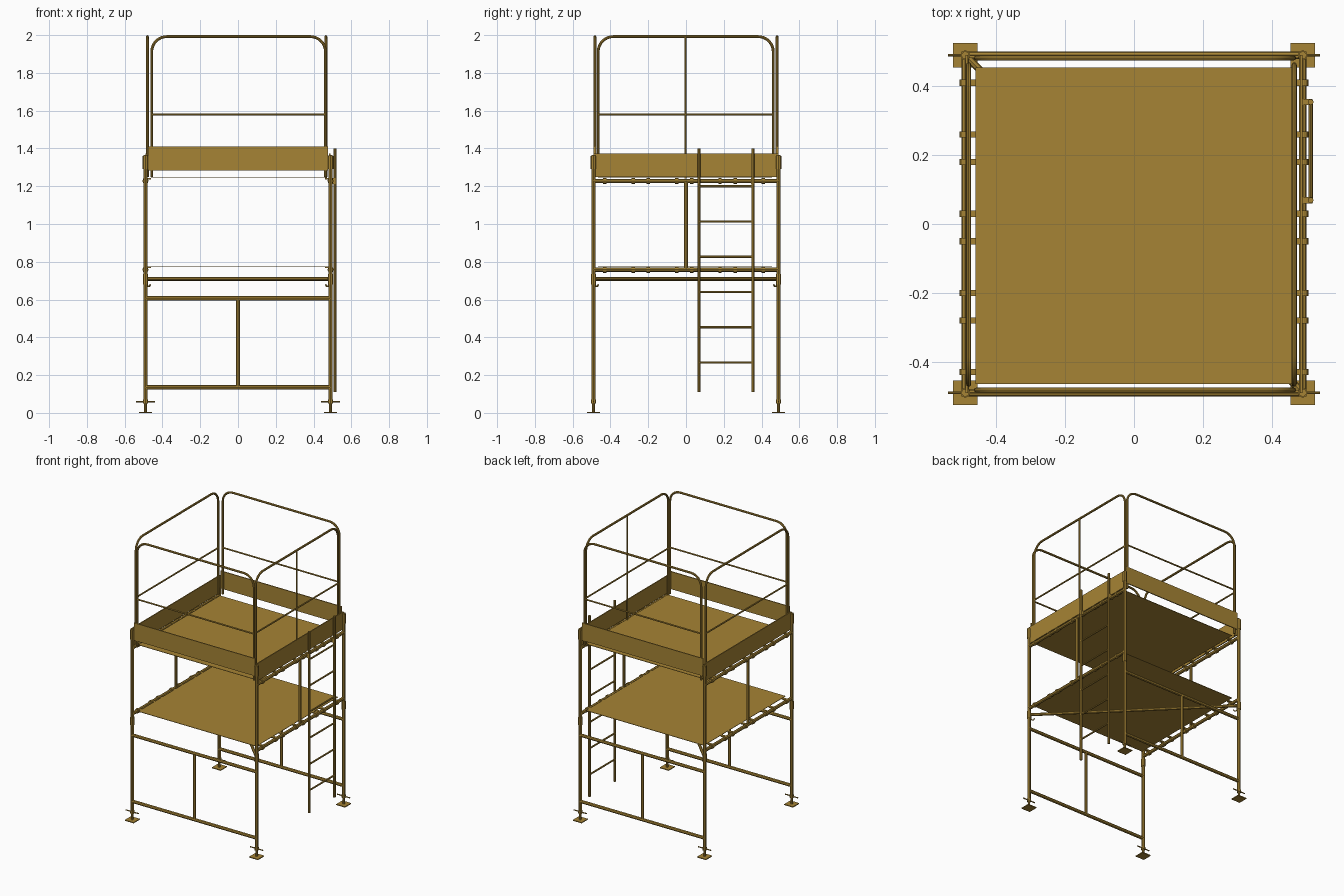
import bpy, bmesh
from math import pi, sin, cos
from mathutils import Vector

if "Cube" in bpy.data.objects:
    bpy.data.objects.remove(bpy.data.objects["Cube"])

gold = bpy.data.materials.new("gold_paint")
gold.diffuse_color = (0.38, 0.23, 0.035, 1)
gold.use_nodes = True
gold.node_tree.nodes["Principled BSDF"].inputs["Base Color"].default_value = gold.diffuse_color
P = 0.49  # post offset from centre


def add_mesh(name, mesh):
    ob = bpy.data.objects.new(name, mesh)
    bpy.context.collection.objects.link(ob)
    mesh.materials.clear()
    mesh.materials.append(gold)
    return ob


def smooth(ob):
    bpy.ops.object.select_all(action='DESELECT')
    ob.select_set(True)
    bpy.context.view_layer.objects.active = ob
    bpy.ops.object.shade_smooth_by_angle()


def tube(name, paths, r):
    """Round tubes swept along one or more point lists."""
    cu = bpy.data.curves.new(name, 'CURVE')
    cu.dimensions = '3D'
    cu.bevel_depth = r
    cu.bevel_resolution = 2
    cu.use_fill_caps = True
    for pts in paths:
        s = cu.splines.new('POLY')
        s.points.add(len(pts) - 1)
        for p, co in zip(s.points, pts):
            p.co = (*co, 1)
    tmp = bpy.data.objects.new("tmp", cu)
    bpy.context.collection.objects.link(tmp)
    bpy.context.view_layer.update()
    dg = bpy.context.evaluated_depsgraph_get()
    me = bpy.data.meshes.new_from_object(tmp.evaluated_get(dg))
    bpy.data.objects.remove(tmp)
    me.name = name
    ob = add_mesh(name, me)
    smooth(ob)
    return ob


def boxes(name, items):
    """Boxes given as (centre, size) pairs."""
    bm = bmesh.new()
    for c, s in items:
        vs = bmesh.ops.create_cube(bm, size=1)['verts']
        for v in vs:
            v.co = Vector(c) + Vector(a * b for a, b in zip(v.co, s))
    me = bpy.data.meshes.new(name)
    bm.to_mesh(me)
    bm.free()
    return add_mesh(name, me)


def u_path(a, b, z0, z1, rad, place):
    """Inverted U with rounded corners; place(t, z) gives the 3D point."""
    pts = [(a, z0)]
    for cx, start in ((a + rad, pi), (b - rad, pi / 2)):
        for i in range(9):
            t = start - i * pi / 16
            pts.append((cx + rad * cos(t), z1 - rad + rad * sin(t)))
    pts.append((b, z0))
    return [place(t, z) for t, z in pts]


corners = [(sx * P, sy * P, sx, sy) for sx in (-1, 1) for sy in (-1, 1)]

# Feet, screw jacks and posts
for x, y, sx, sy in corners:
    tag = ("left" if sx < 0 else "right") + ("_front" if sy < 0 else "_back")
    boxes("foot_plate_" + tag, [((x, y, 0.003), (0.07, 0.07, 0.006))])
    tube("jack_screw_" + tag, [[(x, y, 0.003), (x, y, 0.12)]], 0.008)
    tube("jack_nut_" + tag, [[(x, y, 0.05), (x, y, 0.07)]], 0.014)
    tube("jack_handle_" + tag, [[(x - 0.05, y, 0.06), (x + 0.05, y, 0.06)]], 0.004)
    tube("post_" + tag, [[(x, y, 0.065), (x, y, 1.365)]], 0.0115)
    tube("post_collar_" + tag, [[(x, y, 1.29), (x, y, 1.36)]], 0.0145)
    tube("post_joint_" + tag, [[(x, y, 0.68), (x, y, 0.735)]], 0.014)

# Lower frames (front and back)
for sy, n in ((-1, "front"), (1, "back")):
    y = sy * P
    tube("lower_frame_bars_" + n, [[(-P, y, z), (P, y, z)] for z in (0.135, 0.607)], 0.0115)
    tube("lower_frame_upright_" + n, [[(0, y, 0.135), (0, y, 0.607)]], 0.0105)

# Upper frames (left and right)
for sx, n in ((-1, "left"), (1, "right")):
    x = sx * P
    tube("upper_frame_bars_" + n, [[(x, -P, z), (x, P, z)] for z in (0.758, 1.228)], 0.0115)
    tube("upper_frame_upright_" + n, [[(x, 0, 0.758), (x, 0, 1.228)]], 0.0105)

# Diagonal level brace with end hooks
tube("diagonal_brace", [[(-0.48, 0.48, 0.71), (0.48, -0.48, 0.71)]], 0.0105)
hooks = []
for s in (-1, 1):
    hooks.append([(s * (0.482 - d), -s * (0.482 - d), z)
                  for d, z in ((0, 0.71), (0, 0.68), (0.005, 0.67), (0.013, 0.67), (0.018, 0.68))])
tube("brace_hooks", hooks, 0.004)

# Decks with the hooks that hang them on the frame bars
hook_y = [-0.43, -0.28, -0.20, -0.05, 0.03, 0.18, 0.26, 0.41]
for z, n in ((0.773, "lower"), (1.247, "upper")):
    boxes("deck_" + n, [((0.005, -0.005, z), (0.93, 0.92, 0.003))])
    zb = 0.758 if n == "lower" else 1.228
    tube("deck_hook_sleeves_" + n,
         [[(s * P, y - 0.009, zb), (s * P, y + 0.009, zb)] for s in (-1, 1) for y in hook_y], 0.0165)
    boxes("deck_hook_tabs_" + n,
          [((s * 0.477, y, zb + 0.012), (0.034, 0.018, 0.008)) for s in (-1, 1) for y in hook_y])

# Toe boards
for s, a, b in ((-1, "left", "front"), (1, "right", "back")):
    boxes("toe_board_" + a, [((s * 0.486, 0, 1.312), (0.007, 0.98, 0.125))])
    boxes("toe_board_" + b, [((0, s * 0.486, 1.347), (0.955, 0.007, 0.125))])

# Guard rails: rounded hoop plus mid rail on every side
for s, n in ((-1, "front"), (1, "back")):
    def place(t, z, y=s * 0.482): return (t, y, z)
    tube("guard_hoop_" + n, [u_path(-0.457, 0.463, 1.25, 1.992, 0.08, place)], 0.0075)
    tube("guard_mid_rail_" + n, [[place(-0.457, 1.58), place(0.463, 1.58)]], 0.0055)
for x, n in ((-0.48, "left"), (0.465, "right")):
    def place(t, z, x=x): return (x, t, z)
    tube("guard_hoop_" + n, [u_path(-0.465, 0.462, 1.25, 1.992, 0.08, place)], 0.0075)
    tube("guard_mid_rail_" + n, [[place(-0.465, 1.58), place(0.462, 1.58)]], 0.0055)
tube("guard_middle_upright", [[(0.465, -0.003, 1.24), (0.465, -0.003, 1.992)]], 0.0055)

# Ladder on the right side
lx, ly = 0.513, (0.069, 0.354)
tube("ladder_rails", [[(lx, y, 0.11), (lx, y, 1.40)] for y in ly], 0.0085)
tube("ladder_rungs", [[(lx, ly[0], 0.267 + i * 0.1865), (lx, ly[1], 0.267 + i * 0.1865)] for i in range(6)], 0.006)
boxes("ladder_hooks", [((0.5, y, 1.228), (0.035, 0.018, 0.03)) for y in ly])
